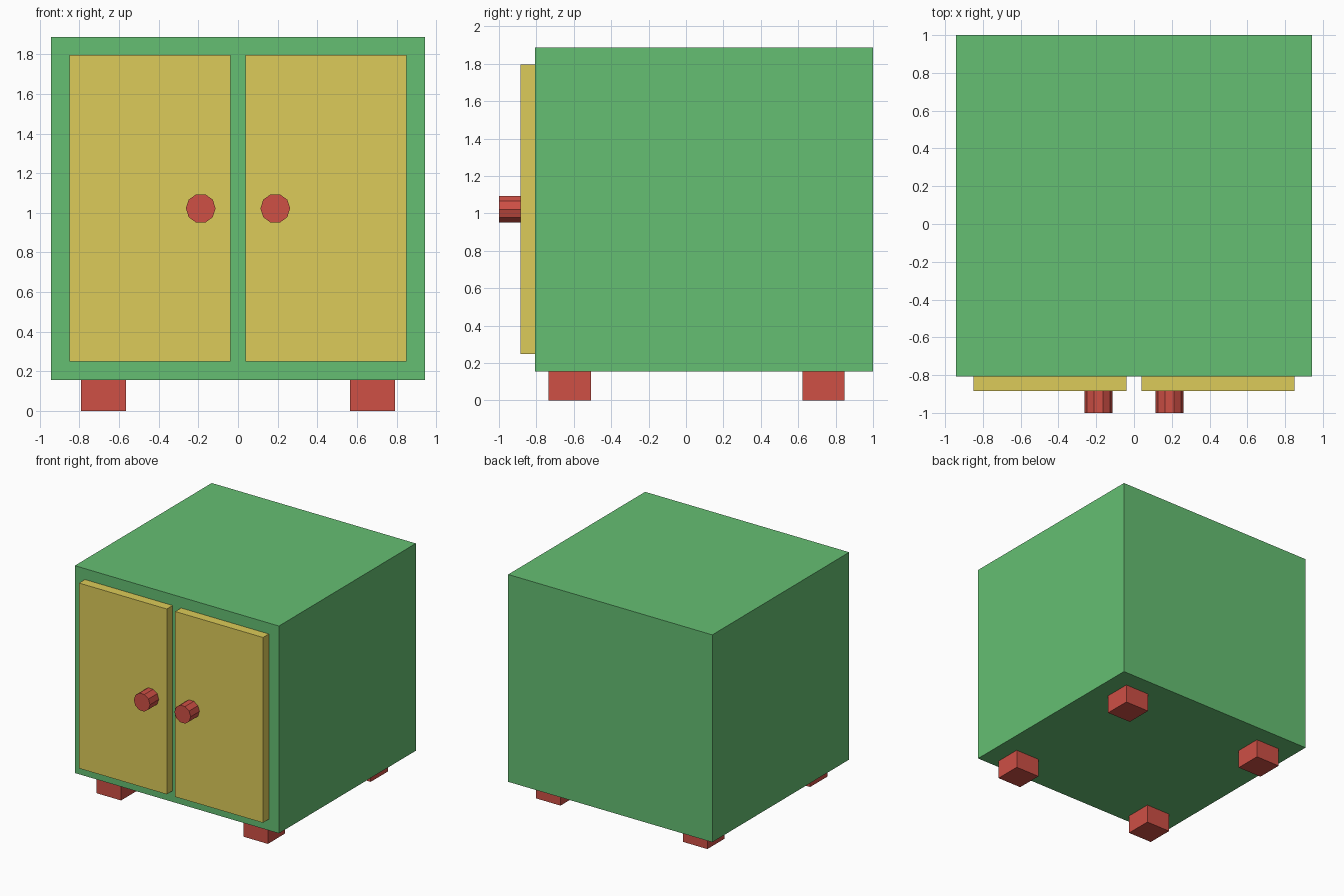
import bpy, bmesh
from math import cos, sin, tau

if "Cube" in bpy.data.objects:
    bpy.data.objects.remove(bpy.data.objects["Cube"])


def material(name, color):
    m = bpy.data.materials.new(name)
    m.diffuse_color = (*color, 1)
    m.use_nodes = True
    m.node_tree.nodes["Principled BSDF"].inputs["Base Color"].default_value = m.diffuse_color
    return m


GREEN = material("green", (0.13, 0.52, 0.17))
YELLOW = material("yellow", (0.72, 0.60, 0.10))
RED = material("red", (0.62, 0.08, 0.06))


def prism(name, profile, y0, y1, mat):
    """Extrude an (x, z) outline along y from y0 to y1."""
    bm = bmesh.new()
    face = bm.faces.new([bm.verts.new((x, y0, z)) for x, z in profile])
    ext = bmesh.ops.extrude_face_region(bm, geom=[face], use_keep_orig=True)
    verts = [g for g in ext["geom"] if isinstance(g, bmesh.types.BMVert)]
    bmesh.ops.translate(bm, verts=verts, vec=(0, y1 - y0, 0))
    bmesh.ops.recalc_face_normals(bm, faces=bm.faces)
    mesh = bpy.data.meshes.new(name)
    bm.to_mesh(mesh)
    bm.free()
    mesh.materials.append(mat)
    obj = bpy.data.objects.new(name, mesh)
    bpy.context.collection.objects.link(obj)
    return obj


def box(name, x, y, z, mat):
    outline = [(x[0], z[0]), (x[1], z[0]), (x[1], z[1]), (x[0], z[1])]
    return prism(name, outline, y[0], y[1], mat)


BODY_FRONT, DOOR_FRONT, LEG_TOP = -0.807, -0.884, 0.156

# Cabinet body
box("cabinet_body", (-0.943, 0.943), (BODY_FRONT, 1.0), (LEG_TOP, 1.888), GREEN)

for side, s in (("left", -1), ("right", 1)):
    # Door panel
    box(f"{side}_door", sorted((s * 0.039, s * 0.85)), (DOOR_FRONT, BODY_FRONT),
        (0.249, 1.797), YELLOW)

    # Ten-sided knob, corners pointing sideways
    ring = [(s * 0.188 + 0.075 * cos(tau * i / 10), 1.022 + 0.075 * sin(tau * i / 10))
            for i in range(10)]
    prism(f"{side}_knob", ring, -1.0, DOOR_FRONT, RED)

    # Square feet
    for end, y in (("front", -0.622), ("back", 0.735)):
        box(f"{end}_{side}_foot", sorted((s * 0.566, s * 0.791)),
            (y - 0.113, y + 0.113), (0, LEG_TOP), RED)
